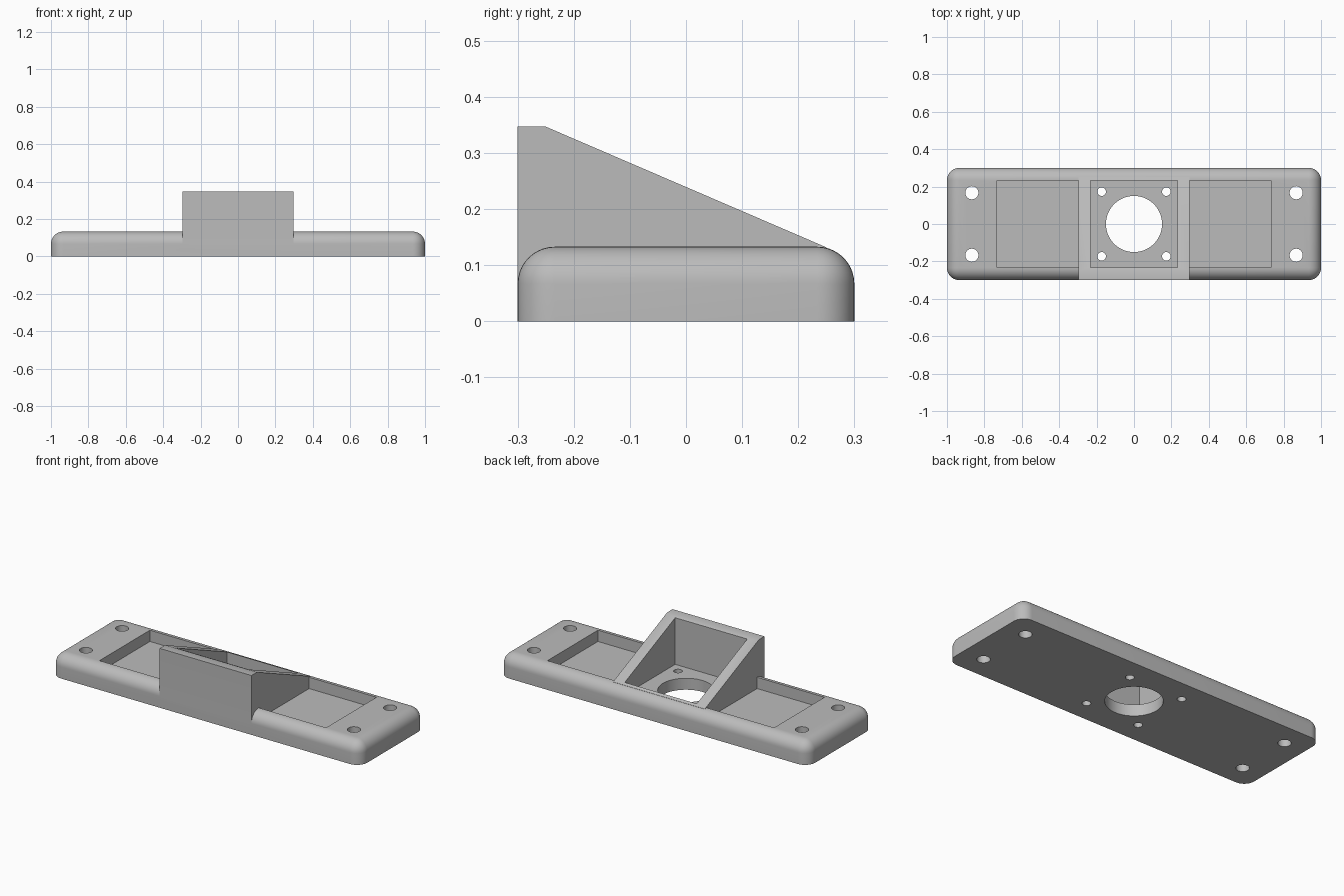
import bpy
import bmesh
from mathutils import Matrix

if "Cube" in bpy.data.objects:
    bpy.data.objects.remove(bpy.data.objects["Cube"], do_unlink=True)

LENGTH, DEPTH, HEIGHT = 2.0, 0.6, 0.133
FLOOR = 0.067      # height of the pocket floors
POCKET_Y = 0.233   # half depth of every pocket
BLOCK_X = 0.297    # half width of the wedge

grey = bpy.data.materials.new("plain grey")
grey.use_nodes = True
grey.diffuse_color = (0.5, 0.5, 0.5, 1)
grey.node_tree.nodes["Principled BSDF"].inputs["Base Color"].default_value = (0.5, 0.5, 0.5, 1)


def finish(name, bm):
    bmesh.ops.recalc_face_normals(bm, faces=bm.faces)
    mesh = bpy.data.meshes.new(name)
    bm.to_mesh(mesh)
    bm.free()
    mesh.materials.append(grey)
    obj = bpy.data.objects.new(name, mesh)
    bpy.context.collection.objects.link(obj)
    return obj


def box_mesh(x0, x1, y0, y1, z0, z1):
    bm = bmesh.new()
    place = (Matrix.Translation(((x0 + x1) / 2, (y0 + y1) / 2, (z0 + z1) / 2))
             @ Matrix.Diagonal((x1 - x0, y1 - y0, z1 - z0, 1)))
    bmesh.ops.create_cube(bm, size=1, matrix=place)
    return bm


def combine(target, tool, operation):
    mod = target.modifiers.new(tool.name, "BOOLEAN")
    mod.operation, mod.solver, mod.object = operation, "EXACT", tool
    with bpy.context.temp_override(object=target, active_object=target):
        bpy.ops.object.modifier_apply(modifier=mod.name)
    bpy.data.objects.remove(tool, do_unlink=True)


def drill(target, x, y, radius, segments):
    bm = bmesh.new()
    bmesh.ops.create_cone(bm, cap_ends=True, segments=segments, radius1=radius,
                          radius2=radius, depth=1, matrix=Matrix.Translation((x, y, 0)))
    combine(target, finish("drill", bm), "DIFFERENCE")


# Base plate, rounded everywhere but around its underside
bm = box_mesh(-LENGTH / 2, LENGTH / 2, -DEPTH / 2, DEPTH / 2, 0, HEIGHT)
rounded = [e for e in bm.edges if max(v.co.z for v in e.verts) > 0.1]
bmesh.ops.bevel(bm, geom=rounded, offset=0.066, segments=10, profile=0.5, affect="EDGES")
plate = finish("mounting_plate", bm)

# Long shallow recess, split into side pockets by the wedge
recess = finish("recess", box_mesh(-0.733, 0.733, -POCKET_Y, POCKET_Y, FLOOR, 1))
combine(plate, recess, "DIFFERENCE")

# Sloping wedge, its tall face flush with the front
profile = [(-0.3, 0.03), (-0.3, 0.347), (-0.25, 0.347), (0.25, 0.132), (0.25, 0.03)]
bm = bmesh.new()
side = bm.faces.new([bm.verts.new((-BLOCK_X, y, z)) for y, z in profile])
extruded = bmesh.ops.extrude_face_region(bm, geom=[side])["geom"]
bmesh.ops.translate(bm, vec=(2 * BLOCK_X, 0, 0),
                    verts=[g for g in extruded if isinstance(g, bmesh.types.BMVert)])
combine(plate, finish("wedge", bm), "UNION")

# Hollow inside the wedge
hollow = finish("hollow", box_mesh(-0.233, 0.233, -POCKET_Y, POCKET_Y, FLOOR, 1))
combine(plate, hollow, "DIFFERENCE")

# Central opening, small screw holes around it and large ones at the corners
drill(plate, 0, 0, 0.15, 64)
for sx in (-1, 1):
    for sy in (-1, 1):
        drill(plate, sx * 0.173, sy * 0.173, 0.023, 24)
        drill(plate, sx * 0.867, sy * 0.167, 0.035, 32)

# Smooth the curves, keep the edges sharp
bpy.ops.object.select_all(action="DESELECT")
plate.select_set(True)
bpy.context.view_layer.objects.active = plate
bpy.ops.object.shade_smooth_by_angle(angle=0.52)
